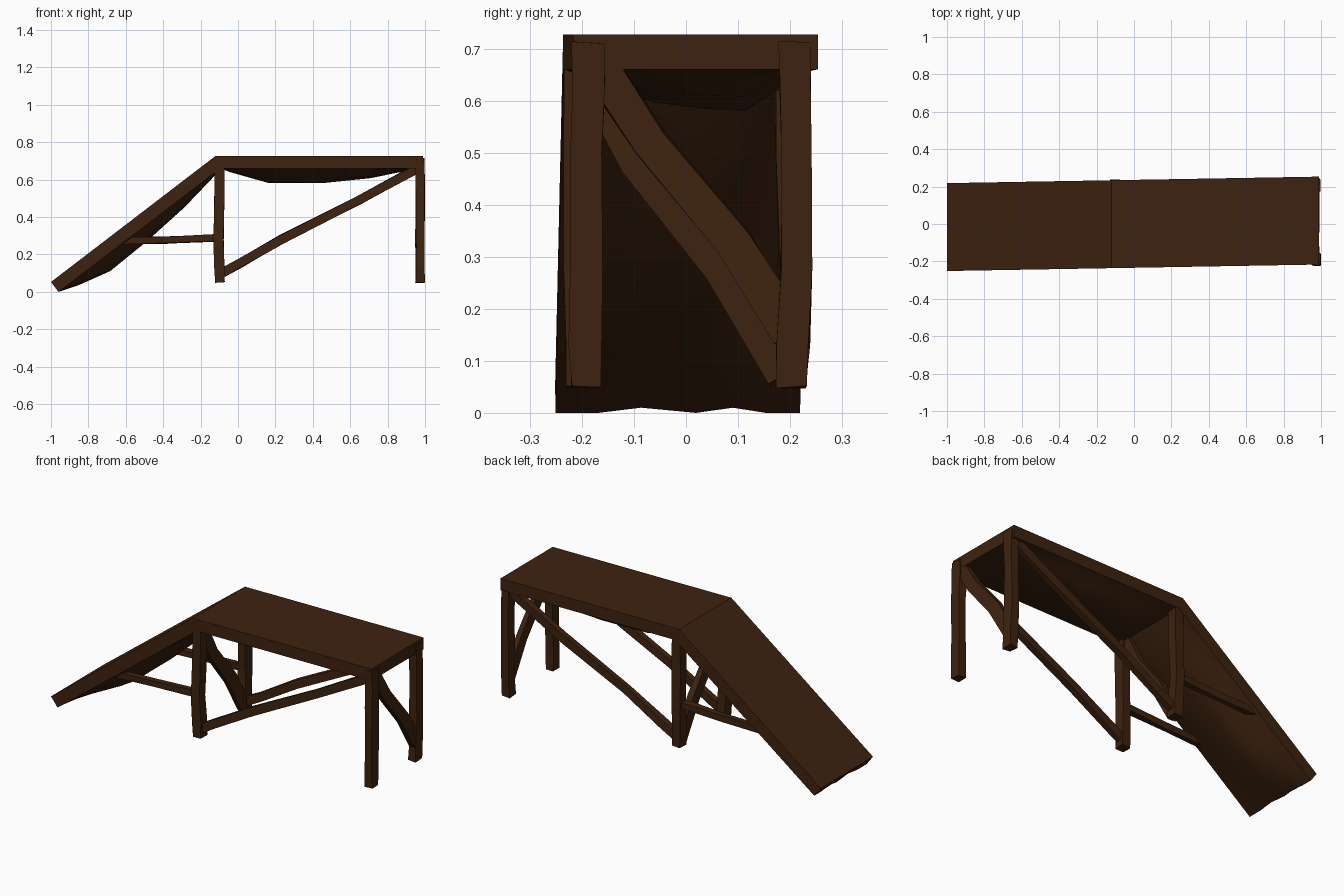
import bpy, bmesh, random
from mathutils import Vector

if "Cube" in bpy.data.objects:
    bpy.data.objects.remove(bpy.data.objects["Cube"])

random.seed(4)
wood = bpy.data.materials.new("dark brown wood")
wood.diffuse_color = (0.048, 0.0165, 0.005, 1)
wood.use_nodes = True
wood.node_tree.nodes["Principled BSDF"].inputs["Base Color"].default_value = wood.diffuse_color


def finish(name, bm):
    bmesh.ops.recalc_face_normals(bm, faces=bm.faces[:])
    me = bpy.data.meshes.new(name)
    bm.to_mesh(me)
    bm.free()
    me.materials.append(wood)
    ob = bpy.data.objects.new(name, me)
    bpy.context.collection.objects.link(ob)
    return ob


def skew(x):
    # the whole structure drifts slightly towards +y along its length
    return 0.0175 * x + 0.001


def slab(name, top, bottom, sag, wave=0.0):
    """Plank with a flat top and a sagging underside. sag: (t, depth) pairs."""
    half = 0.235
    across = [(-1, 0), (-0.9, 0.12), (-0.65, 0.4), (-0.3, 0.8), (0.15, 0.97),
              (0.45, 1), (0.72, 0.5), (0.9, 0.12), (1, 0)]
    bm = bmesh.new()

    def vert(x, s, z):
        return bm.verts.new((x, skew(x) + s * half, z))

    (x0, z0), (x1, z1) = bottom
    rows = []
    for t, d in sag:
        x, z = x0 + (x1 - x0) * t, z0 + (z1 - z0) * t
        row = []
        for i, (s, k) in enumerate(across):
            lift = wave * (i in (3, 5)) if t == 0 else 0
            row.append(vert(x, s, z - d * k + lift))
        rows.append(row)
    a0, a1 = [vert(top[0][0], s, top[0][1]) for s in (-1, 1)]
    b0, b1 = [vert(top[1][0], s, top[1][1]) for s in (-1, 1)]
    for r, q in zip(rows, rows[1:]):
        for i in range(len(r) - 1):
            bm.faces.new((r[i], r[i + 1], q[i + 1], q[i]))
    bm.faces.new((a0, a1, b1, b0))
    bm.faces.new([a1, a0] + rows[0])
    bm.faces.new([b1, b0] + rows[-1])
    bm.faces.new([b0, a0] + [r[0] for r in rows])
    bm.faces.new([b1, a1] + [r[-1] for r in rows])
    ob = finish(name, bm)
    bpy.context.view_layer.objects.active = ob
    ob.select_set(True)
    bpy.ops.object.shade_smooth_by_angle(angle=0.6)
    ob.select_set(False)


def beam(name, pts, axis, wu, wv, jitter=0.003):
    """Rough square timber along pts; axis is one fixed side direction."""
    pts = [Vector(p) for p in pts]
    u = Vector(axis)
    v = u.cross(pts[-1] - pts[0]).normalized()
    bm = bmesh.new()
    rings = []
    for p in pts:
        ring = []
        for a, b in ((-1, -1), (1, -1), (1, 1), (-1, 1)):
            j = Vector([random.uniform(-jitter, jitter) for _ in range(3)])
            ring.append(bm.verts.new(p + u * a * wu / 2 + v * b * wv / 2 + j))
        rings.append(ring)
    for r, q in zip(rings, rings[1:]):
        for i in range(4):
            bm.faces.new((r[i], r[(i + 1) % 4], q[(i + 1) % 4], q[i]))
    bm.faces.new(rings[0])
    bm.faces.new(rings[-1])
    finish(name, bm)


# walkway deck and ramp
slab("deck", [(-0.12, 0.727), (0.99, 0.727)], [(-0.095, 0.66), (0.99, 0.66)],
     [(0, 0), (0.05, 0.02), (0.235, 0.077), (0.5, 0.079), (0.74, 0.052),
      (0.93, 0.01), (1, 0)])
slab("ramp", [(-1.0, 0.053), (-0.12, 0.727)], [(-0.96, 0.0), (-0.095, 0.66)],
     [(0, 0), (0.12, 0.045), (0.32, 0.10), (0.55, 0.09), (0.78, 0.062),
      (0.95, 0.02), (1, 0)], wave=0.01)

# posts at the platform end, slightly bowed
beam("front_end_post", [(0.975, -0.191, 0.05), (0.973, -0.194, 0.13),
     (0.974, -0.190, 0.28), (0.975, -0.192, 0.5), (0.973, -0.186, 0.63),
     (0.975, -0.189, 0.712)], (1, 0, 0), 0.045, 0.06)
beam("rear_end_post", [(0.972, 0.200, 0.05), (0.973, 0.206, 0.13),
     (0.972, 0.214, 0.28), (0.973, 0.213, 0.5), (0.972, 0.211, 0.63),
     (0.973, 0.208, 0.712)], (1, 0, 0), 0.045, 0.06)

# posts, rails and long braces on both sides
for side, s in (("front", -1), ("rear", 1)):
    def y(x, d):
        return skew(x) + s * d
    beam(side + "_middle_post", [(-0.098, y(-0.1, 0.202), 0.05),
         (-0.1, y(-0.1, 0.204), 0.14), (-0.104, y(-0.1, 0.208), 0.28),
         (-0.1, y(-0.1, 0.204), 0.5), (-0.098, y(-0.1, 0.205), 0.68)],
         (1, 0, 0), 0.05, 0.058)
    beam(side + "_long_brace", [(-0.08, y(-0.1, 0.2), 0.103),
         (0.0, y(0, 0.2), 0.146), (0.23, y(0.23, 0.2), 0.281),
         (0.63, y(0.63, 0.2), 0.482), (0.96, y(0.96, 0.2), 0.66)],
         (0, 1, 0), 0.034, 0.046)
    beam(side + "_ramp_rail", [(-0.64, y(-0.64, 0.2), 0.272),
         (-0.38, y(-0.38, 0.2), 0.278), (-0.11, y(-0.11, 0.2), 0.289)],
         (0, 1, 0), 0.034, 0.036)

# diagonal cross braces between each pair of posts
beam("end_cross_brace", [(0.973, -0.165, 0.665), (0.973, -0.07, 0.52),
     (0.973, 0.09, 0.33), (0.973, 0.2, 0.155)], (1, 0, 0), 0.032, 0.07)
beam("middle_cross_brace", [(-0.1, -0.18, 0.645), (-0.1, -0.09, 0.48),
     (-0.1, 0.07, 0.275), (-0.1, 0.19, 0.075)], (1, 0, 0), 0.032, 0.07)
